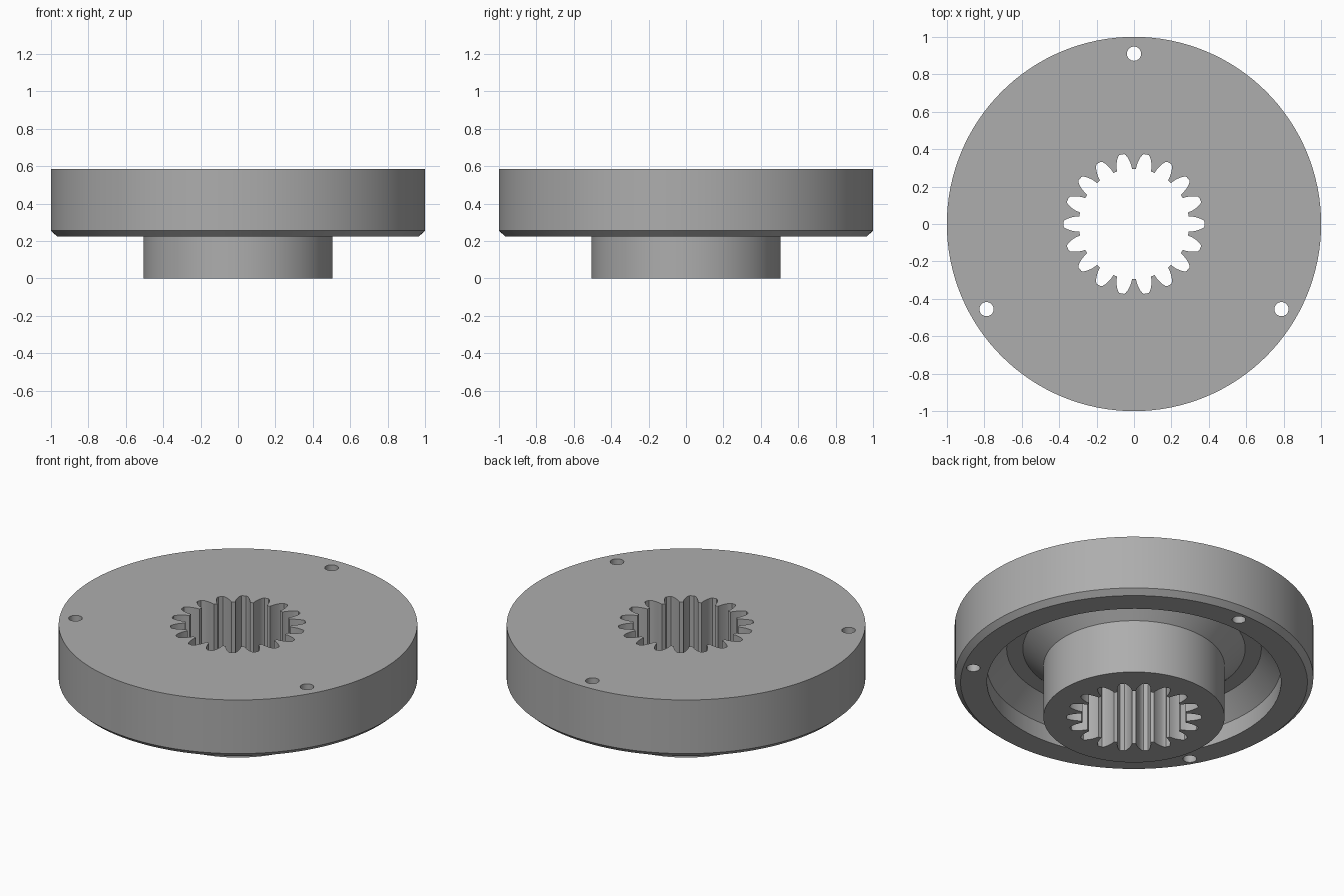
import bpy
import bmesh
from math import sin, cos, pi, radians

HEIGHT = 0.585
SEGMENTS = 128

default_cube = bpy.data.objects.get("Cube")
if default_cube:
    bpy.data.objects.remove(default_cube, do_unlink=True)

steel = bpy.data.materials.new("grey steel")
steel.use_nodes = True
grey = (0.42, 0.42, 0.42, 1)
steel.diffuse_color = grey
steel.node_tree.nodes["Principled BSDF"].inputs["Base Color"].default_value = grey


def make_object(name, bm):
    bmesh.ops.recalc_face_normals(bm, faces=bm.faces)
    mesh = bpy.data.meshes.new(name)
    bm.to_mesh(mesh)
    bm.free()
    obj = bpy.data.objects.new(name, mesh)
    mesh.materials.append(steel)
    bpy.context.collection.objects.link(obj)
    return obj


def lathe(name, profile):
    """Revolve a (radius, z) profile that starts and ends on the axis."""
    bm = bmesh.new()
    verts = [bm.verts.new((r, 0, z)) for r, z in profile]
    edges = [bm.edges.new(pair) for pair in zip(verts, verts[1:])]
    bmesh.ops.spin(bm, geom=verts + edges, cent=(0, 0, 0), axis=(0, 0, 1),
                   angle=2 * pi, steps=SEGMENTS, use_merge=True)
    bmesh.ops.remove_doubles(bm, verts=bm.verts, dist=1e-5)
    return make_object(name, bm)


def prism(name, outline):
    """Extrude a flat outline right through the part."""
    bm = bmesh.new()
    face = bm.faces.new([bm.verts.new((x, y, -0.1)) for x, y in outline])
    top = bmesh.ops.extrude_face_region(bm, geom=[face])["geom"]
    moved = [v for v in top if isinstance(v, bmesh.types.BMVert)]
    bmesh.ops.translate(bm, verts=moved, vec=(0, 0, HEIGHT + 0.2))
    cutter = make_object(name, bm)
    cutter.hide_render = True
    return cutter


# Flanged hub with a chamfered rim and a chamfered groove underneath
flange = lathe("flanged_hub", [
    (0, 0), (0.505, 0), (0.505, 0.33), (0.62, 0.44), (0.71, 0.44),
    (0.82, 0.33), (0.82, 0.225), (0.967, 0.225), (1, 0.255),
    (1, HEIGHT), (0, HEIGHT)])

# Splined bore: one curved tooth space, repeated around the axis
flank = [(0.295, 0.041), (0.315, 0.040), (0.335, 0.036),
         (0.355, 0.029), (0.370, 0.021), (0.377, 0.013)]
space = [(r, -w) for r, w in flank] + [(r, w) for r, w in reversed(flank)]
TEETH = 18
bore = []
for i in range(TEETH):
    a = 2 * pi * i / TEETH
    for r, w in space:
        t = a + w / r
        bore.append((r * cos(t), r * sin(t)))
cutters = [prism("bore_cutter", bore)]

# Three bolt holes through the rim
for angle in (90, 210, 330):
    cx, cy = 0.91 * cos(radians(angle)), 0.91 * sin(radians(angle))
    ring = [2 * pi * k / 32 for k in range(32)]
    cutters.append(prism("bolt_hole_cutter",
                         [(cx + 0.038 * cos(t), cy + 0.038 * sin(t)) for t in ring]))

# Cut the openings, then discard the cutters
bpy.ops.object.select_all(action="DESELECT")
flange.select_set(True)
bpy.context.view_layer.objects.active = flange
for cutter in cutters:
    cut = flange.modifiers.new("opening", "BOOLEAN")
    cut.operation = "DIFFERENCE"
    cut.solver = "EXACT"
    cut.object = cutter
    bpy.ops.object.modifier_apply(modifier=cut.name)
    bpy.data.objects.remove(cutter, do_unlink=True)

bpy.ops.object.shade_smooth_by_angle(angle=radians(25))
